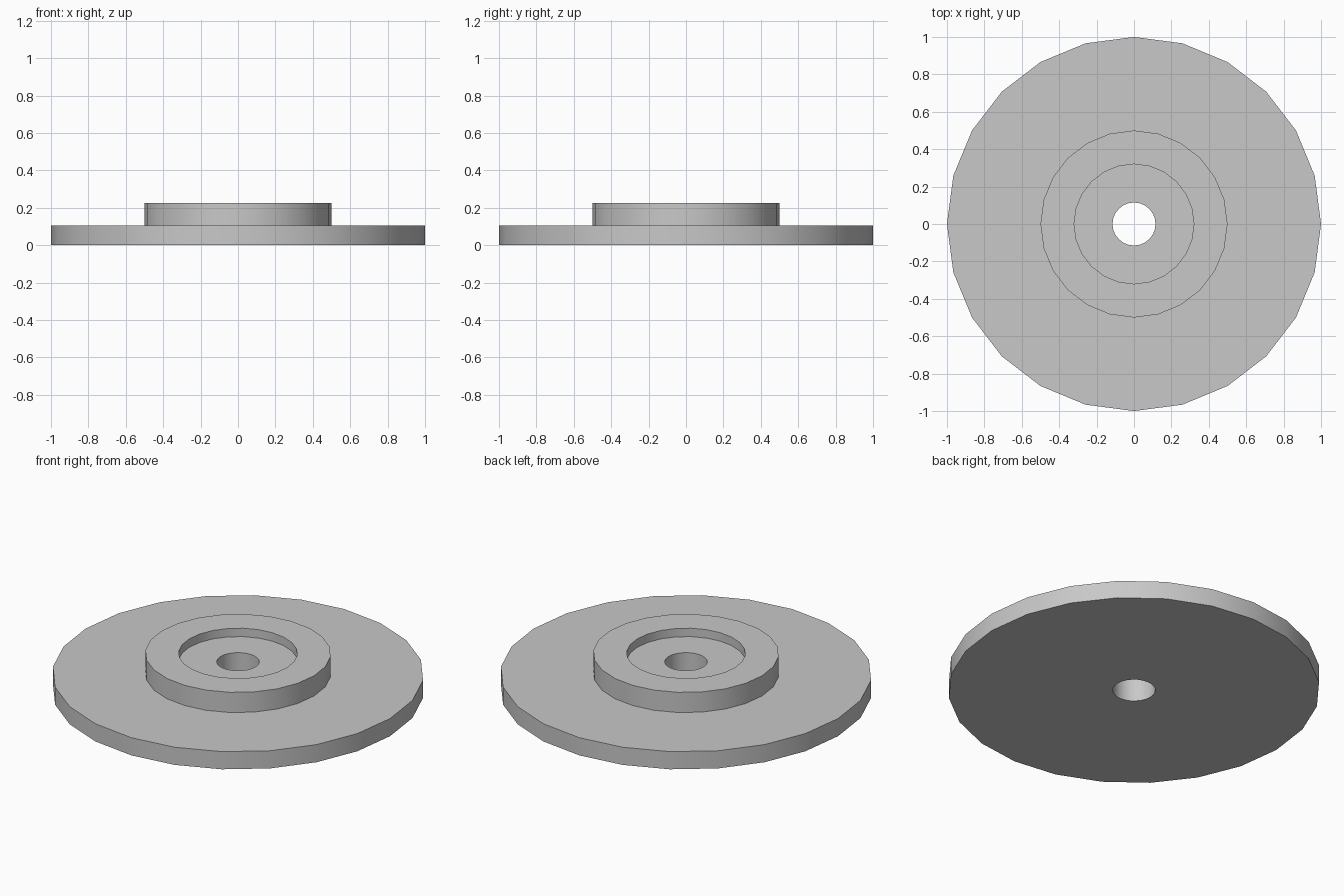
import bpy, bmesh, math

if "Cube" in bpy.data.objects:
    bpy.data.objects.remove(bpy.data.objects["Cube"])

SIDES = 24

grey = bpy.data.materials.new("plain grey")
grey.diffuse_color = (0.58, 0.58, 0.58, 1)
grey.use_nodes = True
grey.node_tree.nodes["Principled BSDF"].inputs["Base Color"].default_value = grey.diffuse_color


def lathe(name, profile):
    """Revolve a closed (radius, height) profile around z."""
    bm = bmesh.new()
    rings = []
    for i in range(SIDES):
        a = math.tau * i / SIDES
        rings.append([bm.verts.new((r * math.cos(a), r * math.sin(a), z))
                      for r, z in profile])
    n = len(profile)
    for i in range(SIDES):
        a, b = rings[i], rings[(i + 1) % SIDES]
        for j in range(n):
            k = (j + 1) % n
            bm.faces.new((a[j], b[j], b[k], a[k]))
    bmesh.ops.recalc_face_normals(bm, faces=bm.faces)
    mesh = bpy.data.meshes.new(name)
    bm.to_mesh(mesh)
    bm.free()
    mesh.materials.append(grey)
    ob = bpy.data.objects.new(name, mesh)
    bpy.context.collection.objects.link(ob)
    bpy.ops.object.select_all(action='DESELECT')
    ob.select_set(True)
    bpy.context.view_layer.objects.active = ob
    bpy.ops.object.shade_smooth_by_angle(angle=math.radians(30))
    return ob


# Wide flange with raised hub, shallow recess and through bore
BORE, RECESS, HUB, RIM = 0.115, 0.32, 0.5, 1.0
lathe("flanged_hub", [
    (BORE, 0), (RIM, 0), (RIM, 0.105), (HUB, 0.105),
    (HUB, 0.225), (RECESS, 0.225), (RECESS, 0.175), (BORE, 0.175),
])
